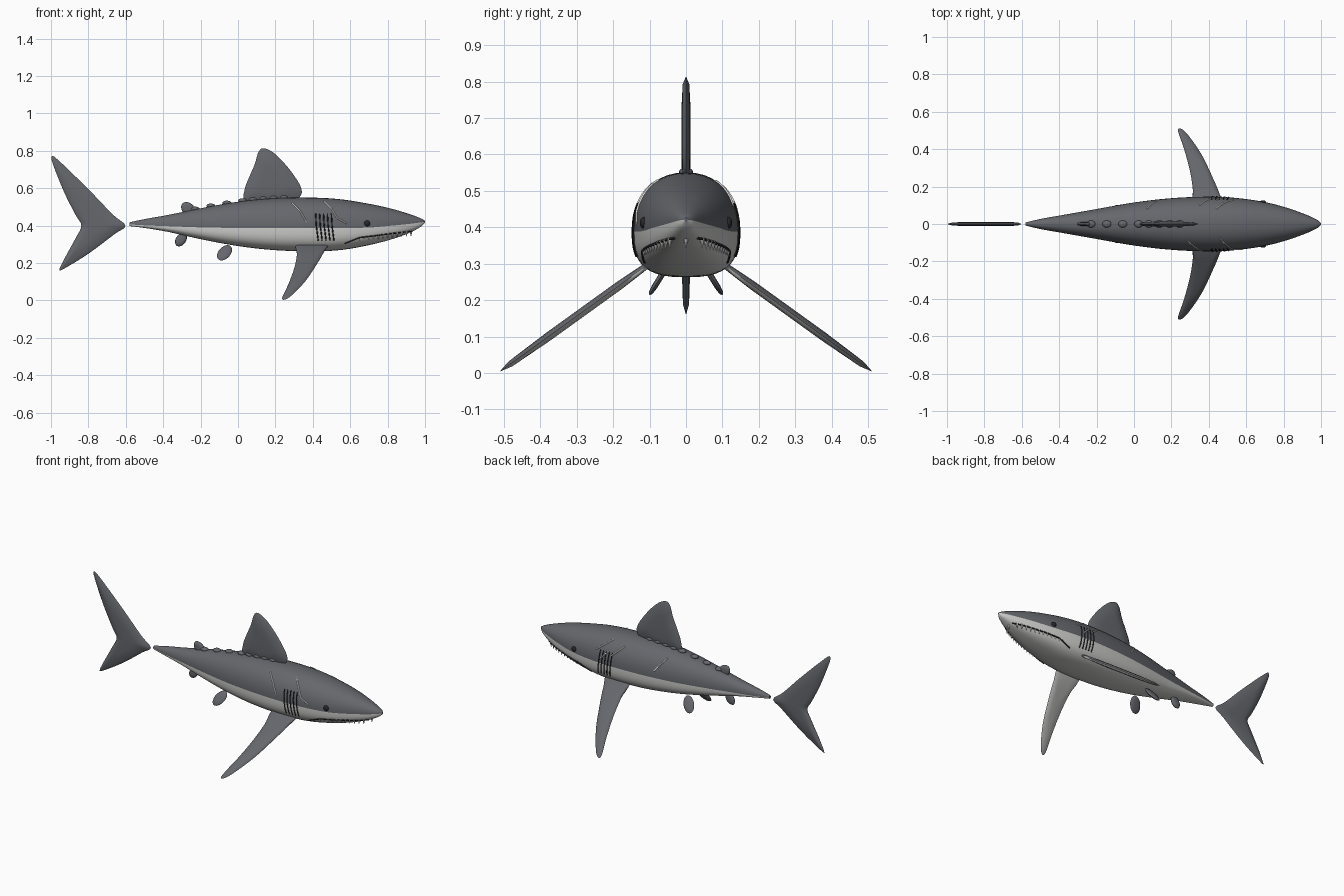
import bpy, bmesh, math
from mathutils import Vector

if "Cube" in bpy.data.objects:
    bpy.data.objects.remove(bpy.data.objects["Cube"], do_unlink=True)


def material(name, rgb):
    mat = bpy.data.materials.new(name)
    mat.use_nodes = True
    colour = (*rgb, 1)
    mat.diffuse_color = colour
    bsdf = mat.node_tree.nodes["Principled BSDF"]
    bsdf.inputs["Base Color"].default_value = colour
    bsdf.inputs["Roughness"].default_value = 0.6
    return mat


GREY = material("slate grey", (0.13, 0.135, 0.15))
BELLY = material("pale belly", (0.6, 0.6, 0.59))
WHITE = material("white", (0.88, 0.88, 0.86))
BLACK = material("near black", (0.02, 0.02, 0.025))


def finish(name, bm, mats, angle=50):
    bmesh.ops.recalc_face_normals(bm, faces=bm.faces[:])
    mesh = bpy.data.meshes.new(name)
    bm.to_mesh(mesh)
    bm.free()
    for mat in mats:
        mesh.materials.append(mat)
    ob = bpy.data.objects.new(name, mesh)
    bpy.context.collection.objects.link(ob)
    bpy.ops.object.select_all(action="DESELECT")
    ob.select_set(True)
    bpy.context.view_layer.objects.active = ob
    bpy.ops.object.shade_smooth_by_angle(angle=math.radians(angle))
    return ob


def spline(a, b, c, d, t):
    """Catmull-Rom point between b and c."""
    return 0.5 * (2 * b + (c - a) * t + (2 * a - 5 * b + 4 * c - d) * t * t
                  + (3 * b - a - 3 * c + d) * t ** 3)


# Body stations: x, half width, top, colour line, bottom
STATIONS = [Vector(s) for s in (
    (-.58, .008, .418, .407, .398), (-.5, .027, .435, .402, .388),
    (-.37, .05, .458, .397, .366), (-.2, .08, .493, .391, .328),
    (0, .115, .528, .388, .291), (.2, .138, .547, .388, .269),
    (.4, .146, .55, .388, .263), (.55, .139, .541, .388, .27),
    (.7, .117, .517, .39, .296), (.82, .086, .491, .4, .327),
    (.92, .05, .461, .41, .363), (.98, .022, .438, .418, .396),
    (1, .004, .426, .421, .416))]


def station(x):
    """Interpolated body section at x."""
    last = len(STATIONS) - 1
    i = max(k for k in range(last) if k == 0 or STATIONS[k][0] <= x)
    a, b = STATIONS[i], STATIONS[i + 1]
    t = (x - a[0]) / (b[0] - a[0])

    def slope(k):
        lo, hi = STATIONS[max(k - 1, 0)], STATIONS[min(k + 1, last)]
        return (hi - lo) / (hi[0] - lo[0]) * (b[0] - a[0])
    return (a * (2 * t**3 - 3 * t**2 + 1) + slope(i) * (t**3 - 2 * t**2 + t)
            + b * (3 * t**2 - 2 * t**3) + slope(i + 1) * (t**3 - t**2))


UPPER, LOWER = 2.2, 2.8


def skin_y(x, z):
    """Half width of the body at x and height z."""
    _, w, top, mid, bot = station(x)
    r, n = ((z - mid) / (top - mid), UPPER) if z > mid else ((mid - z) / (mid - bot), LOWER)
    return w * max(0, 1 - min(r, 1) ** n) ** (1 / n)


# Body: lofted sections, pale below the colour line
bm = bmesh.new()
SIDES, RINGS = 40, 70
rings = []
for i in range(RINGS + 1):
    x, w, top, mid, bot = station(.21 - .79 * math.cos(math.pi * i / RINGS))
    ring = []
    for k in range(SIDES):
        a = math.tau * k / SIDES
        c, s = math.cos(a), math.sin(a)
        n, h = (UPPER, top - mid) if k <= SIDES // 2 else (LOWER, mid - bot)
        ring.append(bm.verts.new((x, math.copysign(abs(c) ** (2 / n), c) * w,
                                  mid + math.copysign(abs(s) ** (2 / n), s) * h)))
    rings.append(ring)
for r0, r1 in zip(rings, rings[1:]):
    for k in range(SIDES):
        j = (k + 1) % SIDES
        bm.faces.new((r0[k], r0[j], r1[j], r1[k])).material_index = int(k >= SIDES // 2)
bm.faces.new(rings[0])
bm.faces.new(rings[-1])
finish("body", bm, [GREY, BELLY])


def fin(name, outline, centre, thick, place, mats=(GREY,)):
    """Lens-shaped blade: smooth outline, thickest in the middle."""
    pts = [Vector(p) for p in outline]
    n = len(pts)
    edge = [spline(*(pts[(i + d) % n] for d in (-1, 0, 1, 2)), t / 4)
            for i in range(n) for t in range(4)]
    mid, count = Vector(centre), 4 * n
    bm = bmesh.new()
    rim = [bm.verts.new(place(*p, 0)) for p in edge]
    for side in (1, -1):
        prev, faces = rim, []
        for scale, height in ((.88, .7), (.45, 1)):
            ring = [bm.verts.new(place(*mid.lerp(p, scale), side * thick * height)) for p in edge]
            faces += [bm.faces.new((prev[k], prev[(k + 1) % count], ring[(k + 1) % count], ring[k]))
                      for k in range(count)]
            prev = ring
        hub = bm.verts.new(place(*mid, side * thick))
        faces += [bm.faces.new((prev[k], prev[(k + 1) % count], hub)) for k in range(count)]
        for f in faces:
            f.material_index = int(side < 0 and len(mats) > 1)
    return finish(name, bm, mats, 60)


def upright(x, z, t):
    return (x, t, z)


# Fins on the centre line
fin("tail_fin", [(-.602, .4), (-.67, .46), (-.8, .595), (-.96, .75), (-.995, .77), (-.99, .73),
                 (-.93, .58), (-.87, .46), (-.838, .4), (-.87, .33), (-.93, .22), (-.955, .165),
                 (-.93, .17), (-.8, .25), (-.66, .355)], (-.77, .405), .012, upright)
fin("dorsal_fin", [(.34, .595), (.28, .695), (.2, .782), (.14, .814), (.11, .795), (.09, .73),
                   (.06, .66), (.036, .595), (.04, .53), (.17, .51), (.31, .54)],
    (.17, .64), .013, upright)


def oval(cx, cz, rx, rz, lean):
    pts = [(math.cos(a) * rx, math.sin(a) * rz) for a in (math.tau * k / 10 for k in range(10))]
    return [(cx + u + lean * v, cz + v) for u, v in pts]


fin("rear_dorsal_fin", oval(-.265, .487, .037, .04, -.3), (-.265, .487), .01, upright)
fin("anal_fin", oval(-.305, .325, .03, .036, .3), (-.305, .325), .01, upright)

# Paired fins, dark above and pale below
for label, s in (("left", 1), ("right", -1)):
    def swept(x, y, t, s=s):
        return (x, s * (y + .58 * t), .3 - (y - .1) * .72 + .81 * t)

    fin(label + "_pectoral_fin",
        [(.475, .09), (.458, .16), (.42, .25), (.362, .37), (.29, .475), (.25, .51),
         (.236, .495), (.268, .4), (.3, .28), (.315, .18), (.32, .09)],
        (.36, .27), .012, swept, (GREY, BELLY))

    def hanging(x, z, t, s=s):
        return (x, s * (.1 - (z - .215) * .62 + .85 * t), z + .53 * t)

    fin(label + "_pelvic_fin", oval(-.072, .255, .037, .041, .4), (-.072, .255), .008, hanging)


def ball(name, at, size, mat):
    bm = bmesh.new()
    bmesh.ops.create_uvsphere(bm, u_segments=16, v_segments=10, radius=1)
    for v in bm.verts:
        v.co = Vector(at) + Vector(c * r for c, r in zip(v.co, size))
    finish(name, bm, [mat], 80)


# Back bumps
for i in range(8):
    x = -.23 + .085 * i if i < 4 else .08 + .055 * (i - 4)
    ball(f"back_bump_{i + 1}", (x, 0, station(x)[2] + .003), (.024, .019, .012), GREY)


def stroke(name, path, s, radius, mat):
    """Thin line that hugs the body through side-view points."""
    pts = []
    for (x0, z0), (x1, z1) in zip(path, path[1:]):
        for k in range(9):
            x, z = x0 + (x1 - x0) * k / 8, z0 + (z1 - z0) * k / 8
            if not pts or k:
                pts.append((x, s * skin_y(x, z), z))
    curve = bpy.data.curves.new(name, "CURVE")
    curve.dimensions = "3D"
    curve.bevel_depth, curve.bevel_resolution = radius, 1
    curve.use_fill_caps = True
    line = curve.splines.new("POLY")
    line.points.add(len(pts) - 1)
    for p, co in zip(line.points, pts):
        p.co = (*co, 1)
    curve.materials.append(mat)
    ob = bpy.data.objects.new(name, curve)
    bpy.context.collection.objects.link(ob)
    bpy.ops.object.select_all(action="DESELECT")
    ob.select_set(True)
    bpy.context.view_layer.objects.active = ob
    bpy.ops.object.convert(target="MESH")


def lip_z(x):
    """Height of the mouth line."""
    return .336 + .034 * (x - .65) / .27 if x > .65 else .336 - .4 * (.65 - x)


def tooth(name, x, y, z, length):
    bm = bmesh.new()
    bmesh.ops.create_cone(bm, segments=8, radius1=.0005, radius2=length * .26, depth=length,
                          cap_ends=True)
    bmesh.ops.translate(bm, verts=bm.verts, vec=(x, y, z - length / 2 + .004))
    finish(name, bm, [WHITE], 40)


# Eyes, gills, mouth and teeth on each side
for label, s in (("left", 1), ("right", -1)):
    ball(label + "_eye", (.69, s * (skin_y(.69, .412) - .002), .412), (.017, .011, .016), BLACK)
    for g in range(5):
        x = .415 + .021 * g
        stroke(f"{label}_gill_{g + 1}", [(x, .465), (x + .004, .4), (x + .014, .32)], s, .0035, BLACK)
    mouth = [(x, lip_z(x)) for x in (.57, .61, .65, .74, .83, .9, .925)]
    stroke(label + "_mouth_line", mouth, s, .004, BLACK)
    for k in range(11):
        x = .65 + .025 * k
        tooth(f"{label}_tooth_{k + 1}", x, s * (skin_y(x, lip_z(x)) - .002), lip_z(x),
              .02 + .001 * k)
tooth("front_tooth", .925, 0, .37, .032)

# Scars
SCARS = [(-1, [(.29, .52), (.33, .48), (.365, .42)]),
         (-1, [(.46, .53), (.5, .49), (.53, .44), (.58, .412)]),
         (1, [(.07, .507), (.13, .43)]), (1, [(.35, .512), (.42, .45)]),
         (1, [(.44, .527), (.53, .46)]), (1, [(.44, .47), (.49, .42)])]
for i, (s, path) in enumerate(SCARS):
    stroke(f"scar_{i + 1}", path, s, .004, WHITE)
